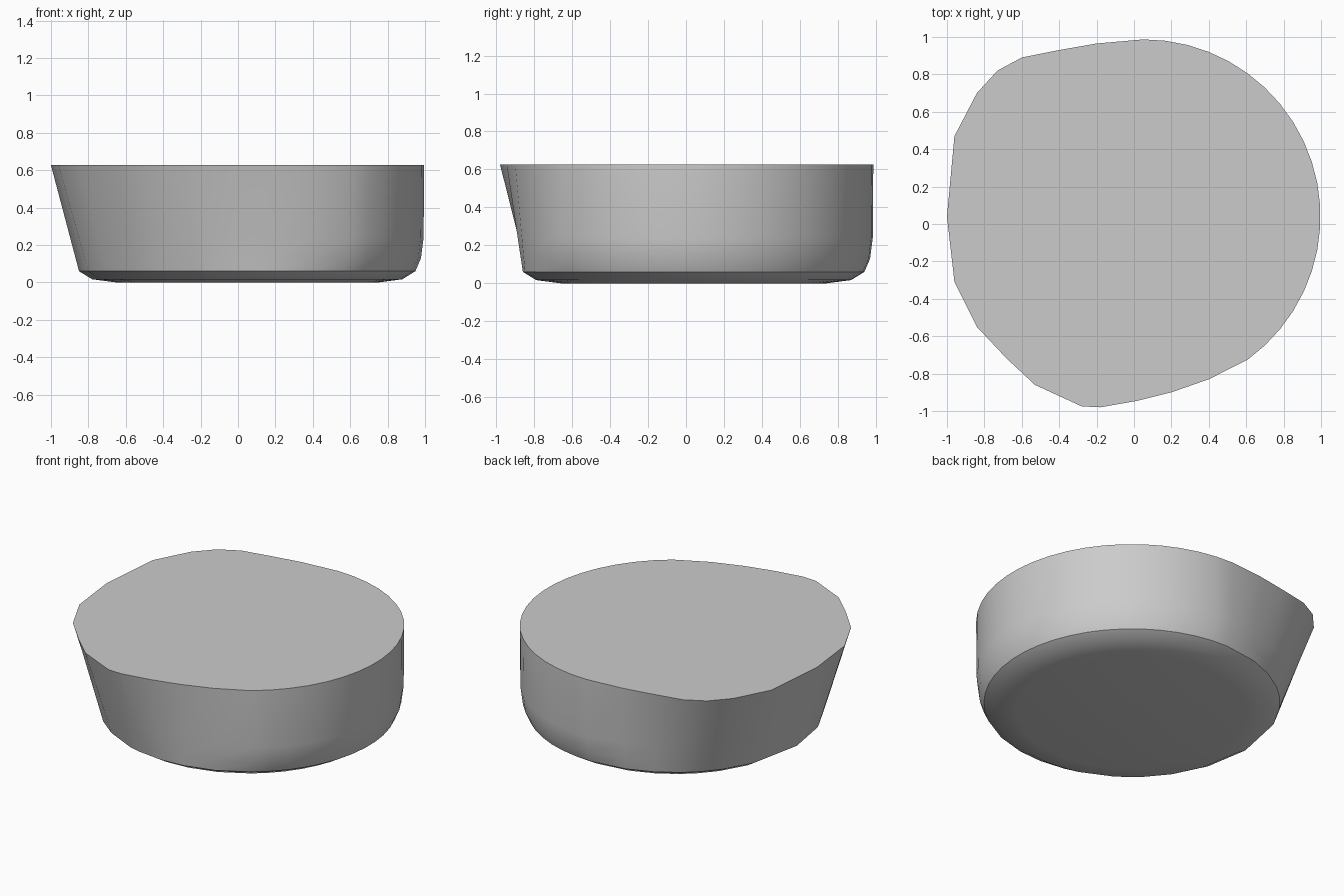
import bpy
import bmesh
from math import atan2, cos, sin, hypot, radians, degrees
from mathutils import Vector

default_cube = bpy.data.objects.get("Cube")
if default_cube:
    bpy.data.objects.remove(default_cube, do_unlink=True)

HEIGHT = 0.627
CENTRE = Vector((0.05, 0.04))
RADIUS = 0.947


def make_material(name, value):
    mat = bpy.data.materials.new(name)
    mat.use_nodes = True
    colour = (value, value, value, 1.0)
    mat.diffuse_color = colour
    mat.node_tree.nodes["Principled BSDF"].inputs["Base Color"].default_value = colour
    return mat


def smooth_step(low, high, value):
    t = min(1.0, max(0.0, (value - low) / (high - low)))
    return t * t * (3 - 2 * t)


def rim_outline():
    """Round right-hand arc, then the flared left-hand edge."""
    arc_steps = 20
    arc = []
    for i in range(arc_steps + 1):
        angle = radians(-54 + 144 * i / arc_steps)
        arc.append(CENTRE + RADIUS * Vector((cos(angle), sin(angle))))
    flare = [(-0.2, 0.965), (-0.4, 0.93), (-0.6, 0.89), (-0.73, 0.82),
             (-0.84, 0.7), (-0.96, 0.47), (-1, 0.04), (-0.96, -0.31),
             (-0.84, -0.55), (-0.68, -0.72), (-0.53, -0.86),
             (-0.28, -0.975), (-0.18, -0.98), (0.02, -0.945),
             (0.2, -0.9), (0.4, -0.83)]
    return arc + [Vector(p) for p in flare]


def side_profile(angle, rim_radius):
    """Radius and height pairs from the base up, for one direction."""
    base_radius, base_height = 0.9, 0.06
    degree = degrees(angle) % 360
    straight = smooth_step(94, 108, degree) * (1 - smooth_step(289, 301, degree))
    profile = [(0.7, 0.0), (0.83, 0.017), (base_radius, base_height)]
    # Straight flare on the left blends into a rounded foot on the right
    for height, share in ((0.13, 0.64), (0.24, 0.94)):
        ramp = (height - base_height) / (HEIGHT - base_height)
        mix = share + (ramp - share) * straight
        profile.append((base_radius + (rim_radius - base_radius) * mix, height))
    profile.append((rim_radius, HEIGHT))
    return profile


# Solid flared dish body, skinned ring by ring
bm = bmesh.new()
columns = []
for point in rim_outline():
    offset = point - CENTRE
    angle = atan2(offset.y, offset.x)
    rim_radius = hypot(offset.x, offset.y)
    columns.append([
        bm.verts.new((CENTRE.x + r * cos(angle), CENTRE.y + r * sin(angle), z))
        for r, z in side_profile(angle, rim_radius)])

for i, column in enumerate(columns):
    following = columns[(i + 1) % len(columns)]
    for j in range(len(column) - 1):
        bm.faces.new((column[j], following[j], following[j + 1], column[j + 1]))

# Flat top and flat underside
bm.faces.new([column[-1] for column in columns])
bm.faces.new([column[0] for column in reversed(columns)])
bmesh.ops.recalc_face_normals(bm, faces=bm.faces)

mesh = bpy.data.meshes.new("flared_body")
bm.to_mesh(mesh)
bm.free()
mesh.materials.append(make_material("light_grey", 0.6))
body = bpy.data.objects.new("flared_body", mesh)
bpy.context.collection.objects.link(body)

bpy.ops.object.select_all(action='DESELECT')
body.select_set(True)
bpy.context.view_layer.objects.active = body
bpy.ops.object.shade_smooth_by_angle(angle=radians(30))
